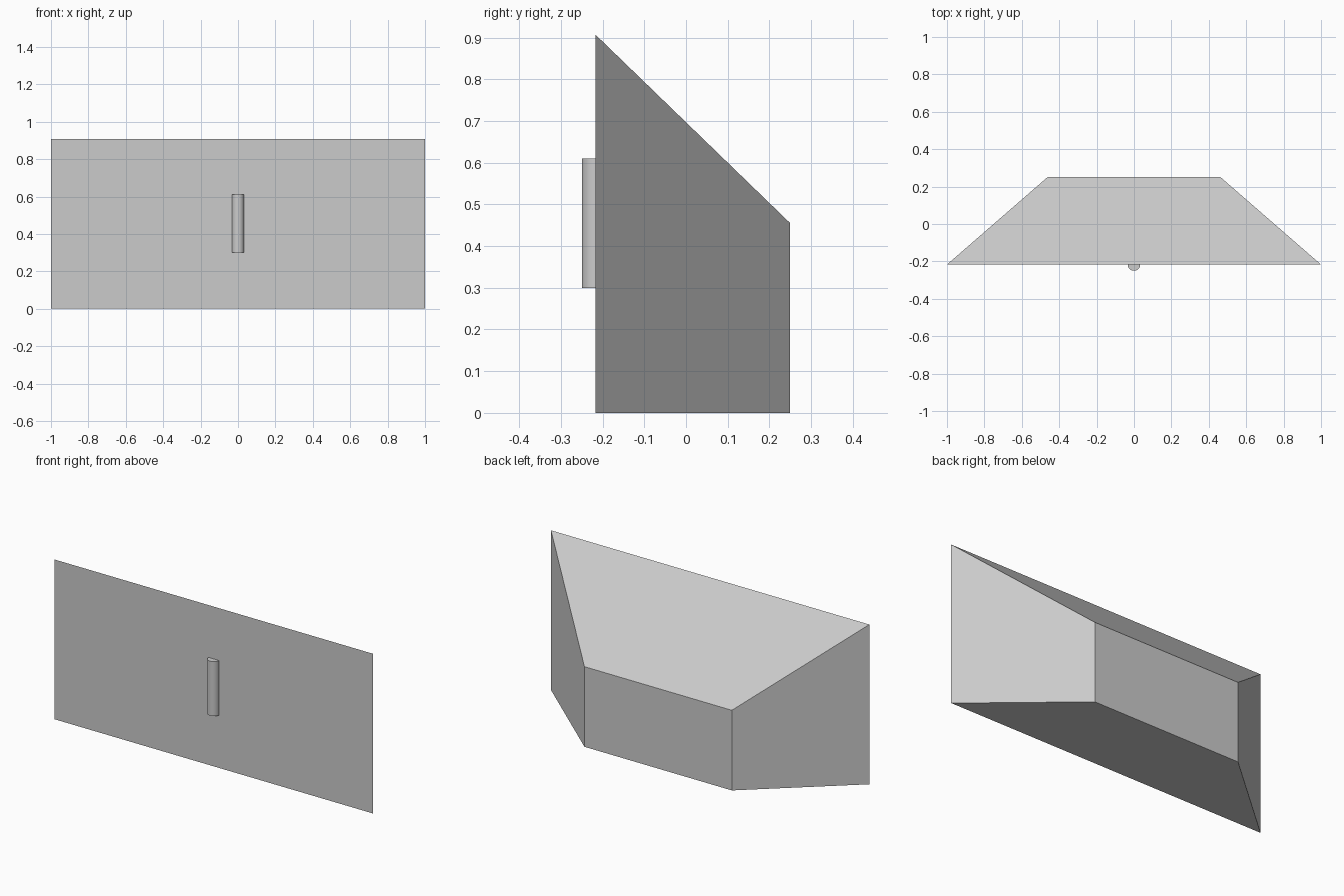
import bpy, bmesh
from math import cos, sin, pi, radians

cube = bpy.data.objects.get("Cube")
if cube:
    bpy.data.objects.remove(cube, do_unlink=True)

FRONT, BACK = -0.217, 0.25

grey = bpy.data.materials.new("light grey")
grey.use_nodes = True
grey.diffuse_color = (0.6, 0.6, 0.6, 1)
grey.node_tree.nodes["Principled BSDF"].inputs["Base Color"].default_value = (0.6, 0.6, 0.6, 1)


def prism(name, outline, bottom, top):
    """Extrude an xy outline from bottom up to top(y)."""
    bm = bmesh.new()
    low = [bm.verts.new((x, y, bottom)) for x, y in outline]
    high = [bm.verts.new((x, y, top(y))) for x, y in outline]
    bm.faces.new(low[::-1])
    bm.faces.new(high)
    for i in range(len(outline)):
        j = (i + 1) % len(outline)
        bm.faces.new((low[i], low[j], high[j], high[i]))
    bmesh.ops.recalc_face_normals(bm, faces=bm.faces)
    mesh = bpy.data.meshes.new(name)
    bm.to_mesh(mesh)
    bm.free()
    mesh.materials.append(grey)
    obj = bpy.data.objects.new(name, mesh)
    bpy.context.collection.objects.link(obj)
    return obj


# Tapered body with a top sloping down to the back
def slope(y):
    return 0.907 + (0.455 - 0.907) * (y - FRONT) / (BACK - FRONT)


prism("body", [(-1, FRONT), (1, FRONT), (0.463, BACK), (-0.463, BACK)], 0, slope)

# Half-round upright handle on the front panel
RADIUS, STEPS = 0.033, 16
arc = [(RADIUS * cos(pi + pi * i / STEPS), FRONT + RADIUS * sin(pi + pi * i / STEPS))
       for i in range(STEPS + 1)]
handle = prism("handle", arc, 0.3, lambda y: 0.61)
bpy.ops.object.select_all(action='DESELECT')
handle.select_set(True)
bpy.context.view_layer.objects.active = handle
bpy.ops.object.shade_smooth_by_angle(angle=radians(30))
